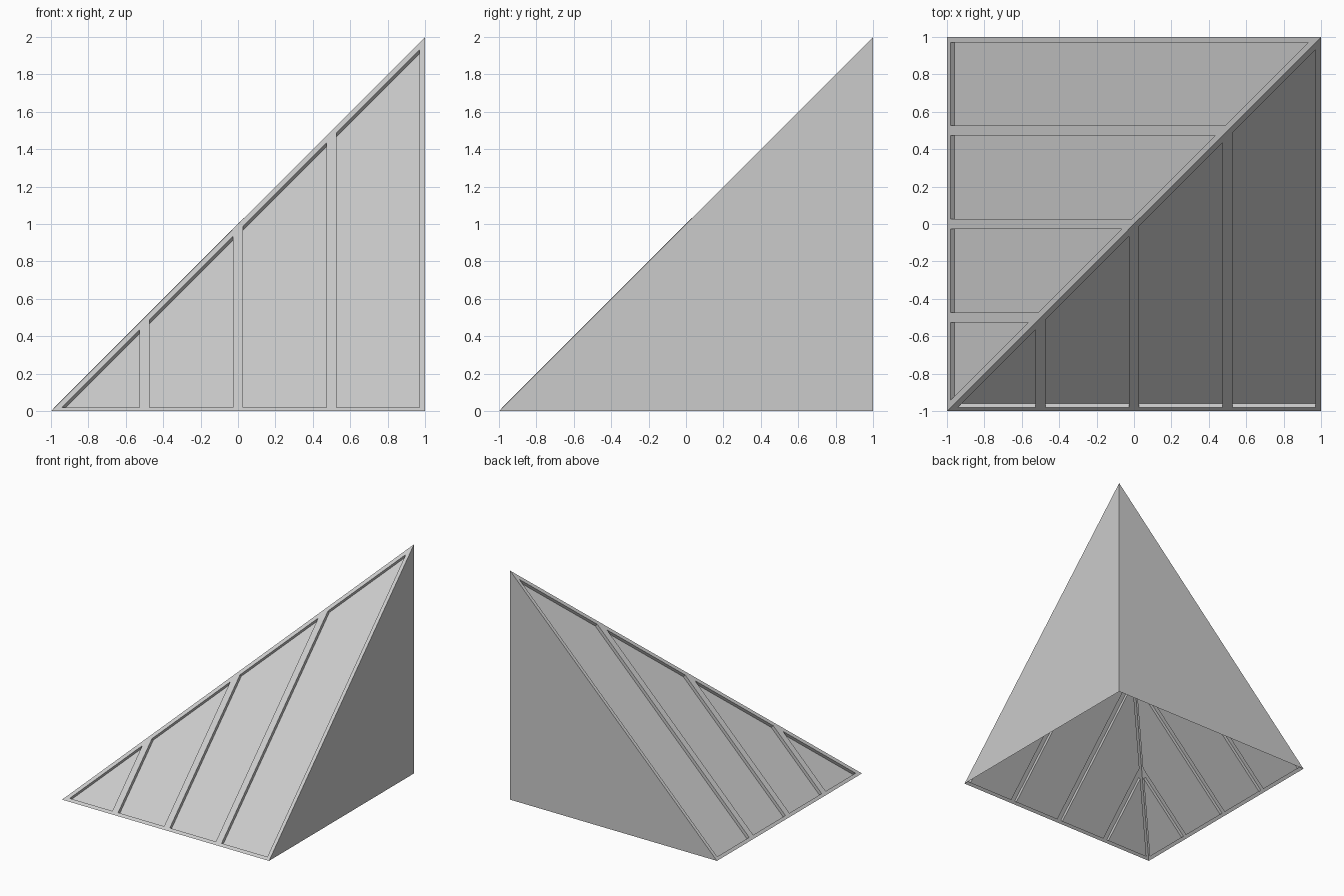
import bpy

if "Cube" in bpy.data.objects:
    bpy.data.objects.remove(bpy.data.objects["Cube"])

BATTEN = 0.0275   # half width of the battens between panels
EDGE = 0.03       # border beside the gable wall
EAVE = 0.02       # border along the eave
HIP = 0.04        # border along the diagonal hip
SINK = 0.02       # panel recess, as y and z offset


def make_object(name, verts, faces):
    mesh = bpy.data.meshes.new(name)
    mesh.from_pydata(verts, [], faces)
    obj = bpy.data.objects.new(name, mesh)
    bpy.context.collection.objects.link(obj)
    return obj


def outline(left, right, eave, gap):
    """Plan outline of one bay; a triangle when the left side has no length."""
    pts = [(left, eave), (right, eave), (right, right - gap), (left, left - gap)]
    return pts[:3] if abs(left - gap - eave) < 1e-6 else pts


def make_slope(name, swap):
    verts, index, faces = [], {}, []

    def vert(x, y, sink=0.0):
        p = (x, y + sink, y + 1 - sink)
        if swap:
            p = (p[1], p[0], p[2])
        key = tuple(round(c, 5) for c in p)
        if key not in index:
            index[key] = len(verts)
            verts.append(p)
        return index[key]

    def face(ids):
        faces.append(ids[::-1] if swap else ids)

    # four bays, each a flat frame, recess walls and a sunken panel
    for i in range(4):
        a, b = -1 + i * 0.5, -0.5 + i * 0.5
        left = -1 + EAVE + HIP if i == 0 else a + BATTEN
        right = b - (EDGE if i == 3 else BATTEN)
        outer = [vert(*p) for p in outline(a, b, -1, 0)]
        inner_pts = outline(left, right, -1 + EAVE, HIP)
        inner = [vert(*p) for p in inner_pts]
        panel = [vert(*p, SINK) for p in inner_pts]
        n = len(outer)
        for k in range(n):
            m = (k + 1) % n
            face([outer[k], outer[m], inner[m], inner[k]])
            face([inner[k], inner[m], panel[m], panel[k]])
        face(panel)
    return make_object(name, verts, faces)


# two paneled roof slopes, mirrored across the hip
make_slope("front_roof_slope", False)
make_slope("left_roof_slope", True)

# plain upright walls, open underneath
make_object("right_wall", [(1, -1, 0), (1, 1, 0), (1, 1, 2)], [(0, 1, 2)])
make_object("back_wall", [(1, 1, 0), (-1, 1, 0), (1, 1, 2)], [(0, 1, 2)])
